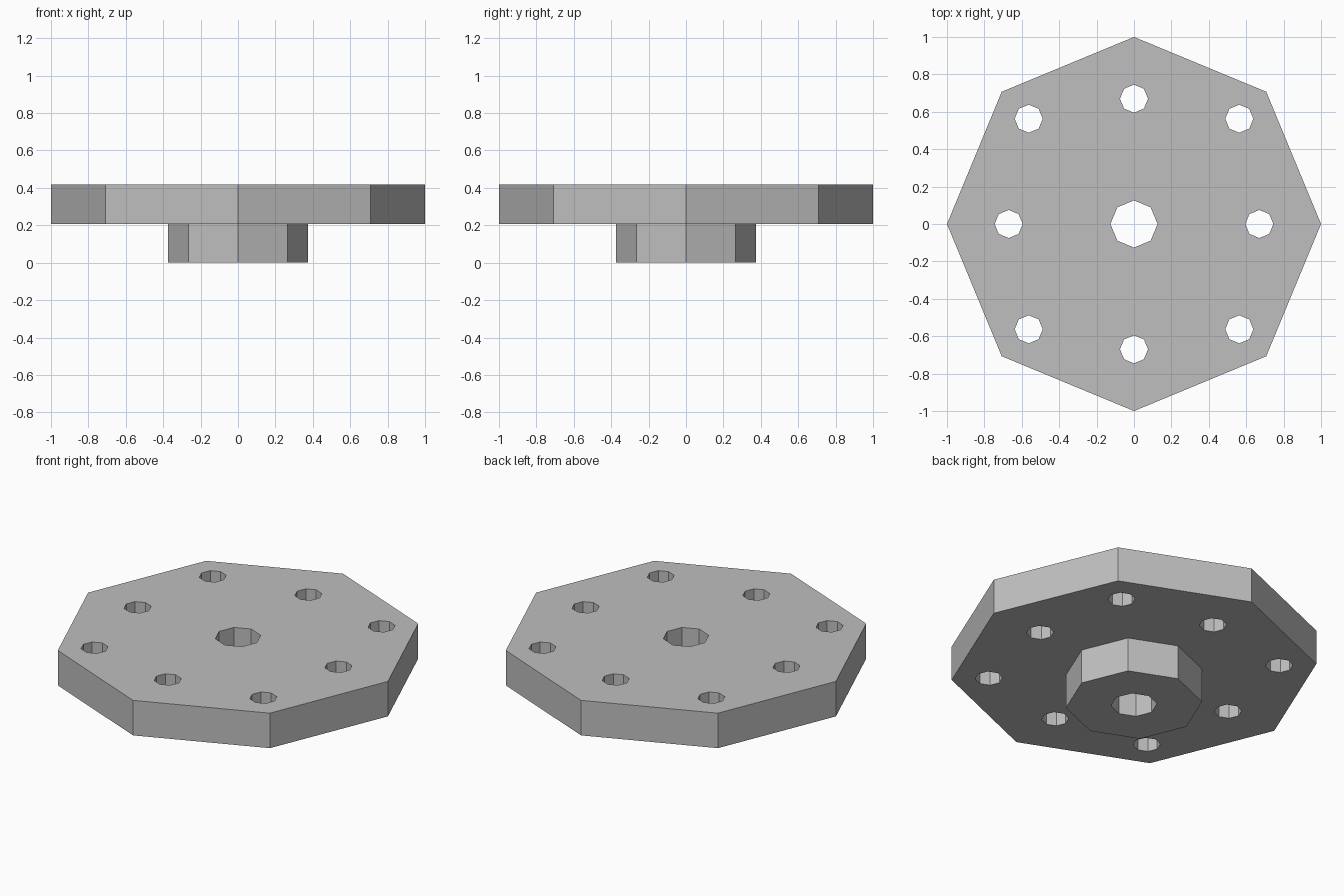
import bpy, bmesh
from math import sin, cos, pi
from mathutils import Vector

SIDES = 8
PLATE_R, HUB_R, BORE_R, BOLT_R = 1.0, 0.373, 0.126, 0.075
HUB_TOP, PLATE_TOP = 0.207, 0.418

cube = bpy.data.objects.get("Cube")
if cube:
    bpy.data.objects.remove(cube, do_unlink=True)

grey = bpy.data.materials.new("plain grey")
grey.use_nodes = True
colour = (0.52, 0.52, 0.52, 1.0)
grey.diffuse_color = colour
grey.node_tree.nodes["Principled BSDF"].inputs["Base Color"].default_value = colour


def add_ring(bm, centre, radius, z):
    """Closed octagonal loop of edges with corners on the axes."""
    verts = [bm.verts.new((centre[0] + radius * cos(2 * pi * i / SIDES),
                           centre[1] + radius * sin(2 * pi * i / SIDES), z))
             for i in range(SIDES)]
    return [bm.edges.new((verts[i - 1], verts[i])) for i in range(SIDES)]


def drilled_prism(name, radius, z0, z1, holes):
    """Octagonal prism with straight through holes given as (centre, radius)."""
    bm = bmesh.new()
    edges = add_ring(bm, (0, 0), radius, z0)
    for centre, hole_radius in holes:
        edges += add_ring(bm, centre, hole_radius, z0)
    bmesh.ops.triangle_fill(bm, use_beauty=True, use_dissolve=False,
                            edges=edges, normal=Vector((0, 0, 1)))
    extruded = bmesh.ops.extrude_face_region(bm, geom=bm.faces[:],
                                             use_keep_orig=True)["geom"]
    top = [g for g in extruded if isinstance(g, bmesh.types.BMVert)]
    bmesh.ops.translate(bm, verts=top, vec=(0, 0, z1 - z0))
    bmesh.ops.recalc_face_normals(bm, faces=bm.faces[:])
    mesh = bpy.data.meshes.new(name)
    bm.to_mesh(mesh)
    bm.free()
    mesh.materials.append(grey)
    obj = bpy.data.objects.new(name, mesh)
    bpy.context.collection.objects.link(obj)
    return obj


# Bolt holes: four on the axes, four slightly further out on the diagonals
bore = ((0, 0), BORE_R)
axis, diagonal = 0.67, 0.563
bolts = []
for sx in (-1, 0, 1):
    for sy in (-1, 0, 1):
        if sx or sy:
            step = diagonal if sx and sy else axis
            bolts.append(((sx * step, sy * step), BOLT_R))

# Hub below, flange plate above
drilled_prism("hub", HUB_R, 0, HUB_TOP, [bore])
drilled_prism("flange_plate", PLATE_R, HUB_TOP, PLATE_TOP, [bore] + bolts)
